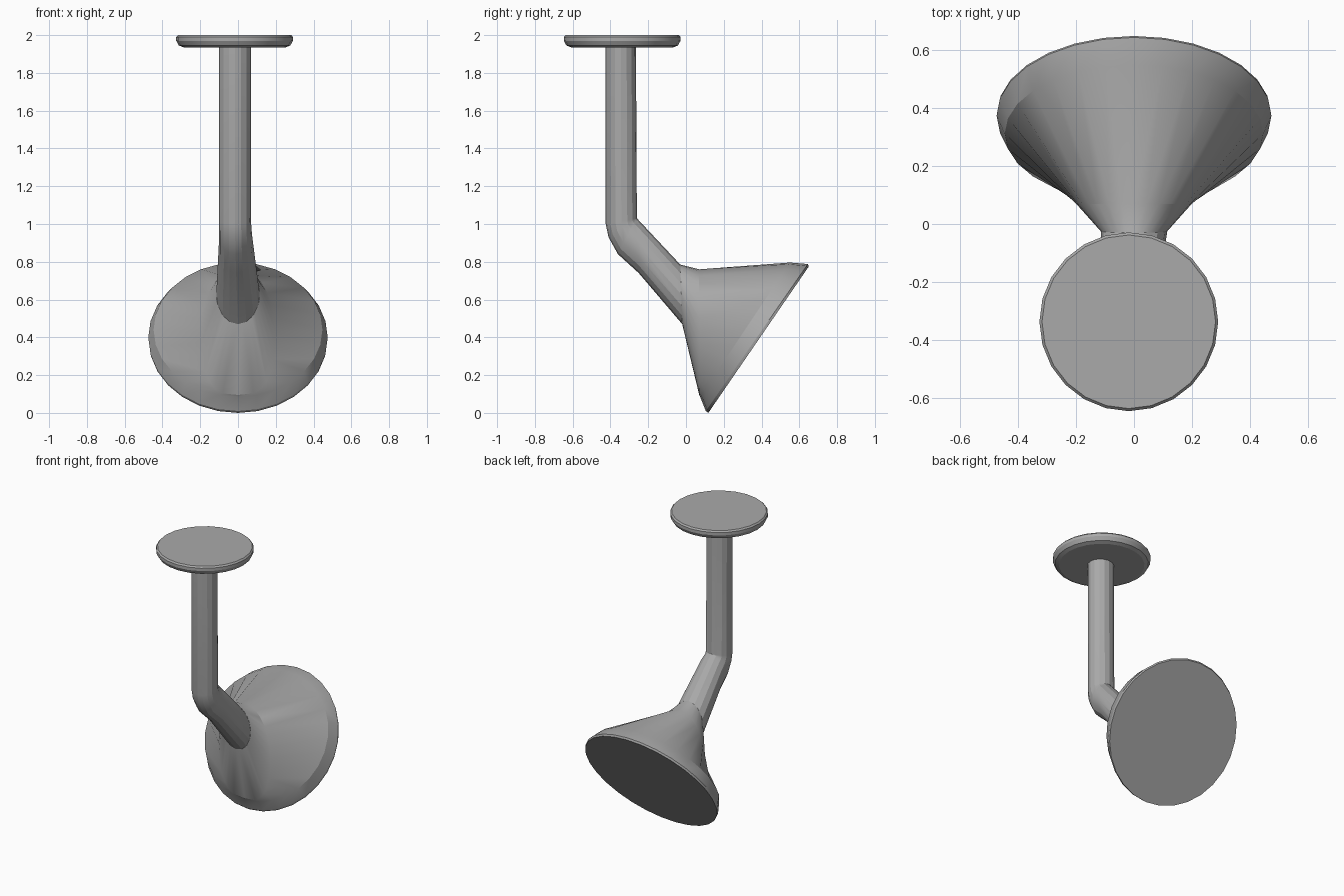
import bpy, bmesh
from math import sin, cos, pi

if "Cube" in bpy.data.objects:
    bpy.data.objects.remove(bpy.data.objects["Cube"], do_unlink=True)

grey = bpy.data.materials.new("satin_grey")
grey.use_nodes = True
grey.diffuse_color = (0.4, 0.4, 0.4, 1)
grey.node_tree.nodes["Principled BSDF"].inputs["Base Color"].default_value = (0.4, 0.4, 0.4, 1)


def loft(name, rings, sides=24):
    """Skin oval rings, each given by its lower and upper (y, z) points,
    half width, centre x and an optional squareness of its lower half."""
    bm = bmesh.new()
    loops = []
    for (y0, z0), (y1, z1), half, cx, *square in rings:
        loop = []
        for i in range(sides):
            a = 2 * pi * i / sides
            s, c = sin(a), cos(a)
            if square and c < 0:
                s = (abs(s) ** square[0]) * (1 if s > 0 else -1)
            t = (1 - c) / 2
            loop.append(bm.verts.new((cx + half * s, y1 + (y0 - y1) * t, z1 + (z0 - z1) * t)))
        loops.append(loop)
    for a, b in zip(loops, loops[1:]):
        for i in range(sides):
            j = (i + 1) % sides
            bm.faces.new((a[i], a[j], b[j], b[i]))
    bm.faces.new(loops[0])
    bm.faces.new(loops[-1][::-1])
    bmesh.ops.recalc_face_normals(bm, faces=bm.faces)
    mesh = bpy.data.meshes.new(name)
    bm.to_mesh(mesh)
    bm.free()
    mesh.materials.append(grey)
    obj = bpy.data.objects.new(name, mesh)
    bpy.context.collection.objects.link(obj)
    bpy.context.view_layer.objects.active = obj
    bpy.ops.object.select_all(action="DESELECT")
    obj.select_set(True)
    bpy.ops.object.shade_smooth_by_angle(angle=0.35)
    return obj


# Ceiling plate with rounded rim
plate_profile = [(0.27, 1.935), (0.295, 1.945), (0.309, 1.97), (0.309, 1.99), (0.3, 2.0)]
loft("ceiling_plate", [((-0.338 - r, z), (-0.338 + r, z), r, -0.018) for r, z in plate_profile])

# Stem that bends at the elbow and widens towards the shade
loft("stem", [
    ((-0.425, 1.95), (-0.265, 1.95), 0.085, -0.016),
    ((-0.425, 1.0), (-0.26, 1.03), 0.085, -0.016),
    ((-0.41, 0.93), (-0.26, 1.03), 0.086, -0.015),
    ((-0.36, 0.84), (-0.26, 1.03), 0.088, -0.013),
    ((-0.25, 0.74), (-0.255, 1.025), 0.092, -0.01),
    ((-0.02, 0.47), (-0.03, 0.785), 0.115, 0.0),
], 16)

# Shade: collar, cone, rim and flat mouth
loft("shade", [
    ((-0.02, 0.47), (-0.03, 0.785), 0.115, 0.0),
    ((0.07, 0.095), (0.07, 0.76), 0.2, 0.0, 0.6),
    ((0.075, 0.085), (0.55, 0.796), 0.447, 0.0),
    ((0.105, 0.01), (0.645, 0.788), 0.475, 0.0),
    ((0.118, 0.0), (0.65, 0.775), 0.473, 0.0),
], 28)
